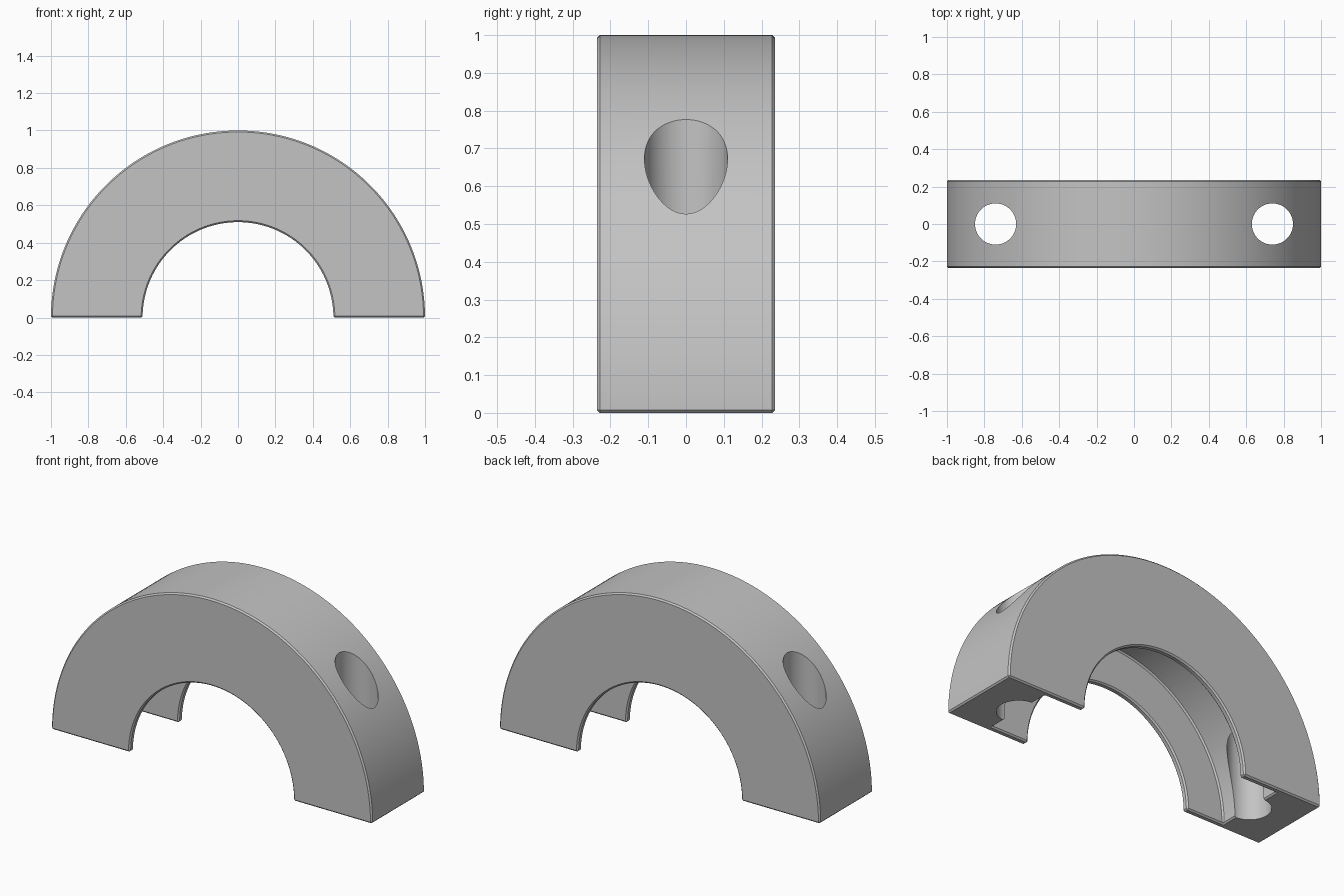
import bpy, bmesh, math
from mathutils import Matrix

OUTER, INNER, FLOOR = 1.0, 0.51, 0.74    # radii of the half ring and its groove
HALF, GROOVE = 0.236, 0.2                # half widths of the ring and groove
HOLE_X, HOLE_R = 0.74, 0.11
STEPS = 96

if "Cube" in bpy.data.objects:
    bpy.data.objects.remove(bpy.data.objects["Cube"])

grey = bpy.data.materials.new("plain grey")
grey.use_nodes = True
grey.diffuse_color = (0.55, 0.55, 0.55, 1)
grey.node_tree.nodes["Principled BSDF"].inputs["Base Color"].default_value = grey.diffuse_color


def add_object(name, bm):
    bmesh.ops.recalc_face_normals(bm, faces=bm.faces)
    mesh = bpy.data.meshes.new(name)
    bm.to_mesh(mesh)
    bm.free()
    mesh.materials.append(grey)
    obj = bpy.data.objects.new(name, mesh)
    bpy.context.collection.objects.link(obj)
    return obj


# Half ring: a channel section swept through half a turn, with closed ends
section = [(OUTER, -HALF), (OUTER, HALF), (INNER, HALF), (INNER, GROOVE),
           (FLOOR, GROOVE), (FLOOR, -GROOVE), (INNER, -GROOVE), (INNER, -HALF)]
bm = bmesh.new()
rings = []
for i in range(STEPS + 1):
    a = math.pi * i / STEPS
    rings.append([bm.verts.new((r * math.cos(a), y, r * math.sin(a))) for r, y in section])
n = len(section)
for a, b in zip(rings, rings[1:]):
    for k in range(n):
        j = (k + 1) % n
        bm.faces.new((a[k], a[j], b[j], b[k]))
bm.faces.new(rings[0])
bm.faces.new(rings[-1])
ring = add_object("half_ring_clamp", bm)

# Small chamfer on the sharp edges
chamfer = ring.modifiers.new("edge chamfer", "BEVEL")
chamfer.width = 0.008
chamfer.segments = 1
chamfer.limit_method = "ANGLE"
chamfer.angle_limit = math.radians(60)

# Vertical bolt holes through both legs
cutters = []
for side, x in (("left", HOLE_X), ("right", -HOLE_X)):
    bm = bmesh.new()
    bmesh.ops.create_cone(bm, cap_ends=True, segments=64, radius1=HOLE_R, radius2=HOLE_R,
                          depth=3, matrix=Matrix.Translation((x, 0, 0.5)))
    cutter = add_object(side + "_bolt_hole_cutter", bm)
    cutter.hide_render = True
    cutters.append(cutter)
    cut = ring.modifiers.new(side + " bolt hole", "BOOLEAN")
    cut.operation = "DIFFERENCE"
    cut.solver = "EXACT"
    cut.object = cutter

# Bake the cuts, then shade smooth while keeping the edges crisp
bpy.context.view_layer.update()
graph = bpy.context.evaluated_depsgraph_get()
ring_mesh = bpy.data.meshes.new_from_object(ring.evaluated_get(graph))
ring.modifiers.clear()
ring.data = ring_mesh
for cutter in cutters:
    bpy.data.objects.remove(cutter)
bpy.ops.object.select_all(action="DESELECT")
ring.select_set(True)
bpy.context.view_layer.objects.active = ring
bpy.ops.object.shade_smooth_by_angle(angle=math.radians(30))
